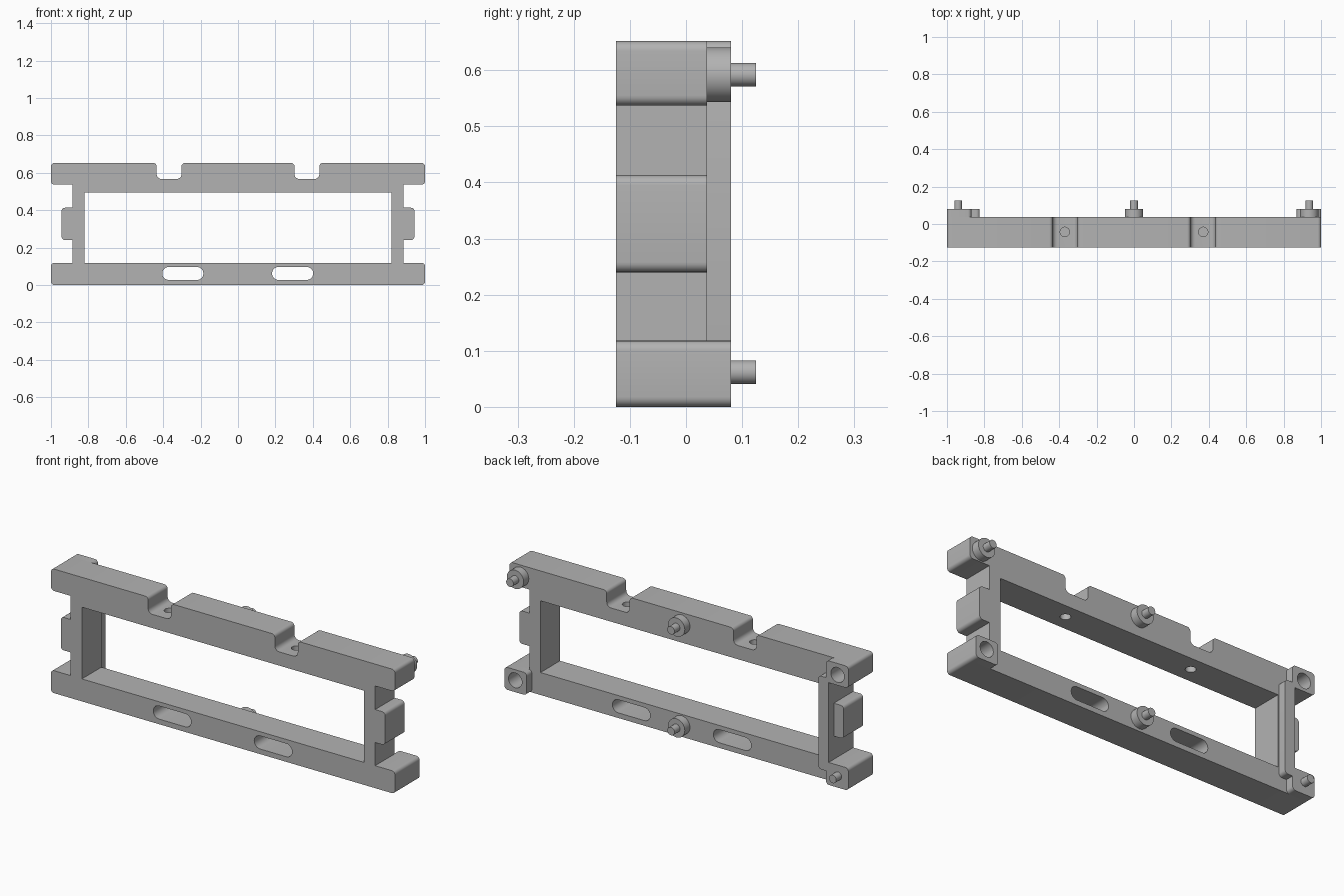
import bpy
import bmesh
from math import sin, cos, pi, radians
from mathutils import Vector

if "Cube" in bpy.data.objects:
    bpy.data.objects.remove(bpy.data.objects["Cube"])

grey = bpy.data.materials.new("plain_grey")
grey.use_nodes = True
colour = (0.45, 0.45, 0.45, 1)
grey.diffuse_color = colour
grey.node_tree.nodes["Principled BSDF"].inputs["Base Color"].default_value = colour

FRONT, PLATE, BACK, TIP = -0.125, 0.037, 0.08, 0.125
TOP, BEAM, PIN_LOW, PIN_HIGH = 0.652, 0.118, 0.062, 0.592


def rounded(corners, steps=6):
    """Turn (x, z, radius) corners into an outline with filleted corners."""
    out = []
    for i, (x, z, r) in enumerate(corners):
        p = Vector((x, z))
        if r == 0:
            out.append(p)
            continue
        a = (Vector(corners[i - 1][:2]) - p).normalized()
        b = (Vector(corners[(i + 1) % len(corners)][:2]) - p).normalized()
        centre = p + (a + b) * r
        for k in range(steps + 1):
            t = k / steps * pi / 2
            out.append(centre - b * r * cos(t) - a * r * sin(t))
    return out


def box(x0, x1, z0, z1, r=0.0):
    return rounded([(x0, z0, r), (x1, z0, r), (x1, z1, r), (x0, z1, r)])


def circle(x, z, r, n=32):
    return [Vector((x + r * cos(2 * pi * k / n), z + r * sin(2 * pi * k / n))) for k in range(n)]


def prism(name, outline, y0, y1):
    """Extrude an x-z outline from y0 to y1."""
    bm = bmesh.new()
    face = bm.faces.new([bm.verts.new((p.x, y0, p.y)) for p in outline])
    grown = bmesh.ops.extrude_face_region(bm, geom=[face])["geom"]
    bmesh.ops.translate(bm, vec=(0, y1 - y0, 0),
                        verts=[g for g in grown if isinstance(g, bmesh.types.BMVert)])
    bmesh.ops.recalc_face_normals(bm, faces=bm.faces)
    mesh = bpy.data.meshes.new(name)
    bm.to_mesh(mesh)
    bm.free()
    mesh.materials.append(grey)
    obj = bpy.data.objects.new(name, mesh)
    bpy.context.collection.objects.link(obj)
    return obj


def cut(target, cutter):
    """Apply a boolean difference and remove the cutter."""
    mod = target.modifiers.new("cut", "BOOLEAN")
    mod.operation, mod.solver, mod.object = "DIFFERENCE", "EXACT", cutter
    cutter.hide_render = True
    bpy.context.view_layer.objects.active = target
    bpy.ops.object.modifier_apply(modifier=mod.name)
    bpy.data.objects.remove(cutter)


parts = []

# Frame outline: right half from bottom to top, then mirrored
R = 0.018
half = [(1, 0, R), (1, BEAM, R), (0.885, BEAM, 0), (0.885, 0.24, 0), (0.943, 0.24, R),
        (0.943, 0.413, R), (0.885, 0.413, 0), (0.885, 0.537, 0), (1, 0.537, R), (1, TOP, R),
        (0.435, TOP, R), (0.435, 0.567, 0.025), (0.302, 0.567, 0.025), (0.302, TOP, R)]
outline = half + [(-x, z, r) for x, z, r in reversed(half)]
frame = prism("frame", rounded(outline), FRONT, PLATE)
parts.append(frame)

# Window and long slots through the frame
cut(frame, prism("window_cutter", box(-0.82, 0.82, BEAM, 0.495), -0.3, 0.3))
for x in (-0.295, 0.292):
    cut(frame, prism("slot_cutter", box(x - 0.11, x + 0.11, 0.027, 0.096, 0.034), -0.3, 0.3))

# Vertical screw holes under the two top notches
for x in (-0.37, 0.37):
    bpy.ops.mesh.primitive_cylinder_add(vertices=32, radius=0.025, depth=0.2, location=(x, -0.042, 0.53))
    cut(frame, bpy.context.object)

# Raised corner pads, two of them sockets that receive a peg
pads = [("socket_lower_left", 1, 0, BEAM, PIN_LOW, True),
        ("socket_upper_right", -1, 0.537, TOP, PIN_HIGH, True),
        ("pad_lower_right", -1, 0, BEAM, PIN_LOW, False)]
for name, side, z0, z1, zc, hole in pads:
    xs = sorted((side * 0.87, side * 1.0))
    pad = prism(name, box(*xs, z0, z1, R), PLATE, BACK)
    parts.append(pad)
    if hole:
        for target in (pad, frame):
            cut(target, prism("socket_cutter", circle(side * 0.937, zc, 0.039), -0.01, 0.2))

# Raised strip on the back of the right column
parts.append(prism("column_strip", box(-0.885, -0.825, 0.07, 0.56, R), PLATE, BACK))

# Round bosses
for name, x, z in (("boss_upper_left", 0.937, PIN_HIGH), ("boss_upper_middle", 0, PIN_HIGH),
                   ("boss_lower_middle", 0, PIN_LOW)):
    parts.append(prism(name, circle(x, z, 0.049), PLATE, BACK))

# Locating pegs
for name, x, z in (("peg_upper_left", 0.937, PIN_HIGH), ("peg_upper_middle", 0, PIN_HIGH),
                   ("peg_lower_middle", 0, PIN_LOW), ("peg_lower_right", -0.94, PIN_LOW)):
    parts.append(prism(name, circle(x, z, 0.021), BACK, TIP))

# Smooth the fillets and cylinders, keep edges sharp
bpy.ops.object.select_all(action="DESELECT")
for obj in parts:
    obj.select_set(True)
bpy.context.view_layer.objects.active = frame
bpy.ops.object.shade_smooth_by_angle(angle=radians(30))
